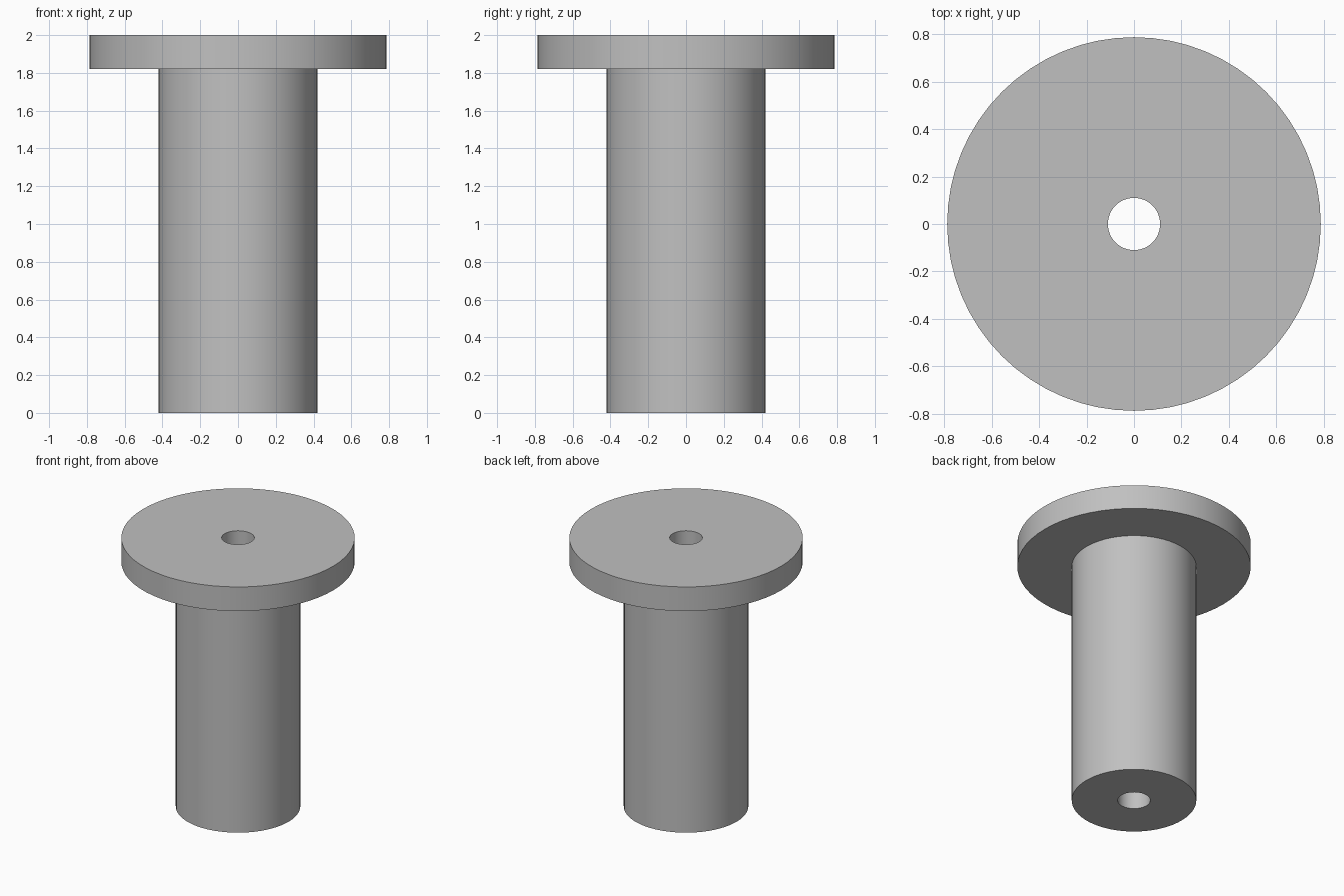
import bpy
import bmesh
import math

cube = bpy.data.objects.get("Cube")
if cube:
    bpy.data.objects.remove(cube, do_unlink=True)

SEGMENTS = 64
HEIGHT = 2.0
FLANGE_BOTTOM = 1.82
FLANGE_RADIUS = 0.787
BODY_RADIUS = 0.42
BORE_RADIUS = 0.11

# Plain grey metal
grey = bpy.data.materials.new("grey_metal")
grey.use_nodes = True
colour = (0.53, 0.53, 0.53, 1.0)
grey.diffuse_color = colour
grey.node_tree.nodes["Principled BSDF"].inputs["Base Color"].default_value = colour


def lathe(name, profile, material):
    """Revolve a closed (radius, z) profile about the z axis."""
    bm = bmesh.new()
    rings = []
    for r, z in profile:
        ring = []
        for i in range(SEGMENTS):
            a = math.tau * i / SEGMENTS
            ring.append(bm.verts.new((r * math.cos(a), r * math.sin(a), z)))
        rings.append(ring)
    for lower, upper in zip(rings, rings[1:] + rings[:1]):
        for i in range(SEGMENTS):
            j = (i + 1) % SEGMENTS
            bm.faces.new((lower[i], lower[j], upper[j], upper[i]))
    bmesh.ops.recalc_face_normals(bm, faces=bm.faces)
    mesh = bpy.data.meshes.new(name)
    bm.to_mesh(mesh)
    bm.free()
    mesh.materials.append(material)
    obj = bpy.data.objects.new(name, mesh)
    bpy.context.collection.objects.link(obj)
    return obj


# Flanged sleeve with a through bore, in one solid
bushing = lathe("flanged_bushing", [
    (BORE_RADIUS, 0),
    (BODY_RADIUS, 0),
    (BODY_RADIUS, FLANGE_BOTTOM),
    (FLANGE_RADIUS, FLANGE_BOTTOM),
    (FLANGE_RADIUS, HEIGHT),
    (BORE_RADIUS, HEIGHT),
], grey)

# Smooth walls, crisp rims
bpy.ops.object.select_all(action="DESELECT")
bushing.select_set(True)
bpy.context.view_layer.objects.active = bushing
bpy.ops.object.shade_smooth_by_angle(angle=math.radians(30))
